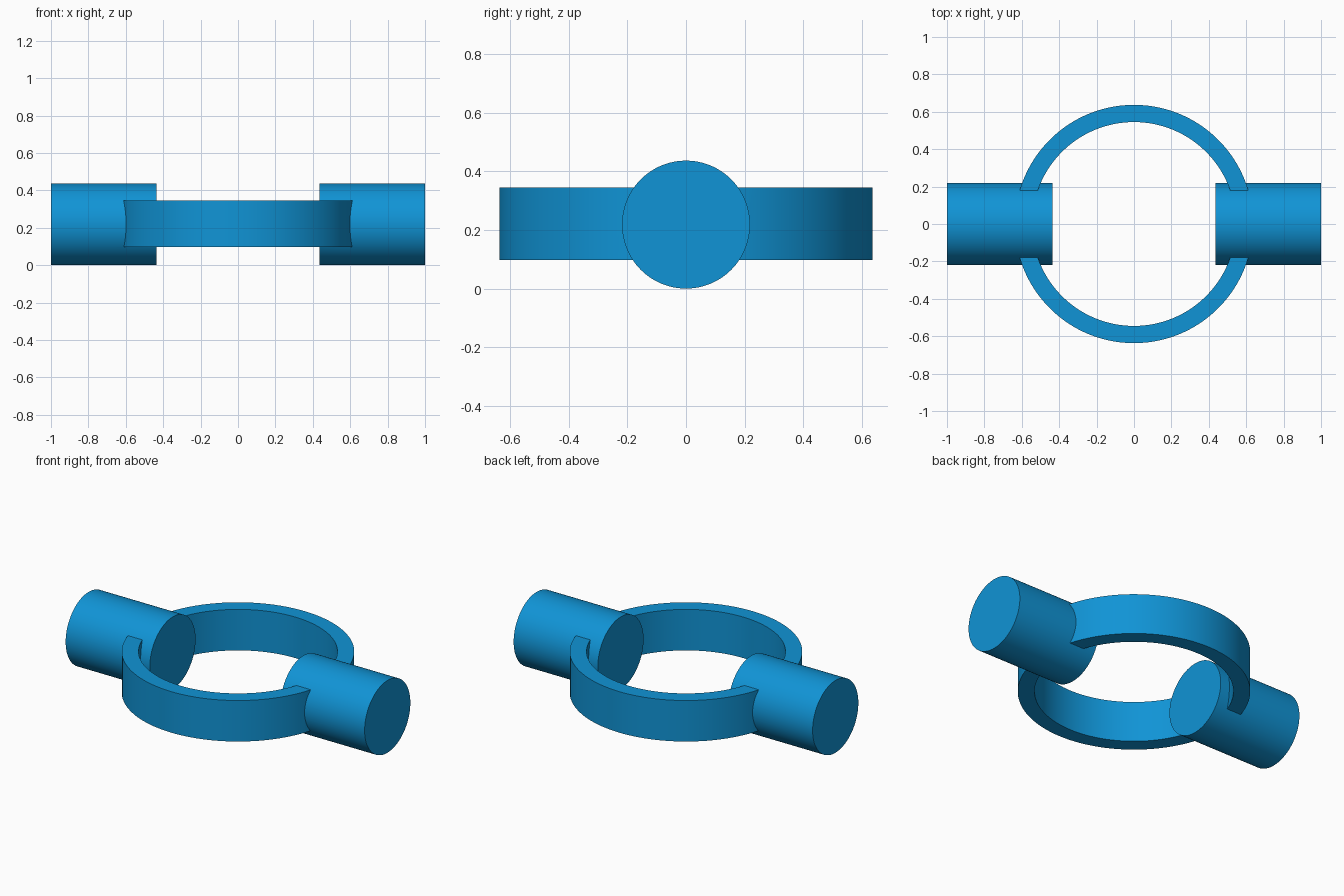
import bpy
import bmesh
import math
from mathutils import Matrix

if "Cube" in bpy.data.objects:
    bpy.data.objects.remove(bpy.data.objects["Cube"])

MID_Z = 0.2185
SEGMENTS = 128

blue = bpy.data.materials.new("bright_blue")
blue.diffuse_color = (0.0052, 0.296, 0.672, 1)
blue.use_nodes = True
blue.node_tree.nodes["Principled BSDF"].inputs["Base Color"].default_value = blue.diffuse_color


def make_object(name, bm):
    bmesh.ops.recalc_face_normals(bm, faces=bm.faces)
    mesh = bpy.data.meshes.new(name)
    bm.to_mesh(mesh)
    bm.free()
    mesh.materials.append(blue)
    obj = bpy.data.objects.new(name, mesh)
    bpy.context.collection.objects.link(obj)
    return obj


def make_ring(name, inner, outer, z0, z1):
    """Flat band: a rectangular section swept around the z axis."""
    bm = bmesh.new()
    section = [(inner, z0), (outer, z0), (outer, z1), (inner, z1)]
    loops = []
    for i in range(SEGMENTS):
        a = 2 * math.pi * i / SEGMENTS
        loops.append([bm.verts.new((r * math.cos(a), r * math.sin(a), z)) for r, z in section])
    for i in range(SEGMENTS):
        p, q = loops[i], loops[(i + 1) % SEGMENTS]
        for k in range(4):
            n = (k + 1) % 4
            bm.faces.new((p[k], q[k], q[n], p[n]))
    return make_object(name, bm)


def make_pin(name, x0, x1, radius):
    """Solid round pin lying along x."""
    bm = bmesh.new()
    place = Matrix.Translation(((x0 + x1) / 2, 0, MID_Z)) @ Matrix.Rotation(math.pi / 2, 4, 'Y')
    bmesh.ops.create_cone(bm, cap_ends=True, segments=SEGMENTS, radius1=radius,
                          radius2=radius, depth=abs(x1 - x0), matrix=place)
    return make_object(name, bm)


# Ring band with a pin fused into each side
ring = make_ring("ring_with_side_pins", 0.545, 0.637, 0.097, 0.345)
pins = [make_pin("left_pin", -1.0, -0.437, 0.2185),
        make_pin("right_pin", 0.437, 1.0, 0.2185)]

bpy.context.view_layer.objects.active = ring
for pin in pins:
    mod = ring.modifiers.new("fuse_" + pin.name, 'BOOLEAN')
    mod.operation = 'UNION'
    mod.solver = 'EXACT'
    mod.object = pin
    bpy.ops.object.modifier_apply(modifier=mod.name)
for pin in pins:
    bpy.data.objects.remove(pin, do_unlink=True)

# Smooth curved walls, sharp rims
bpy.ops.object.select_all(action='DESELECT')
ring.select_set(True)
bpy.context.view_layer.objects.active = ring
bpy.ops.object.shade_smooth_by_angle(angle=math.radians(30))
